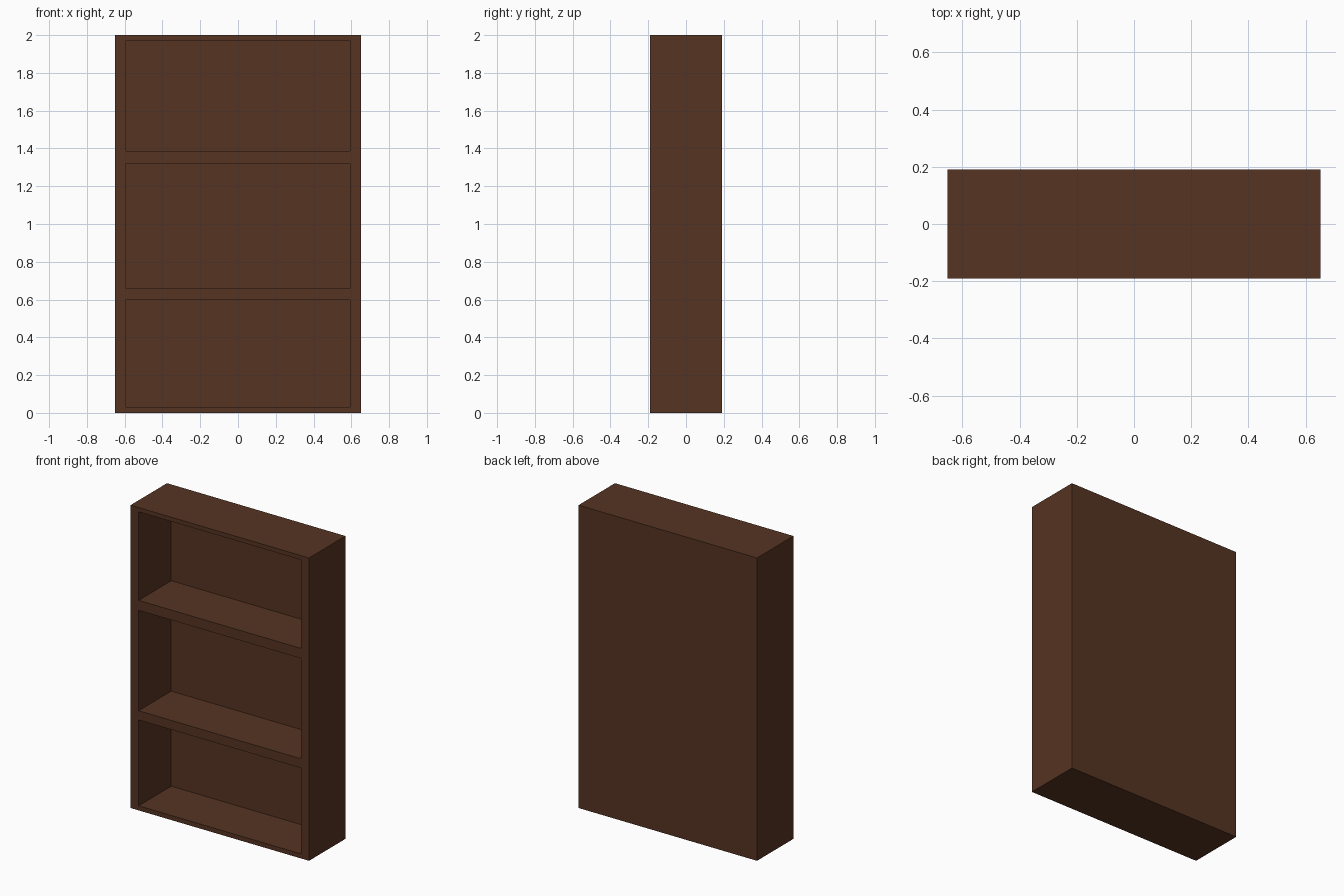
import bpy
import bmesh

if "Cube" in bpy.data.objects:
    bpy.data.objects.remove(bpy.data.objects["Cube"])

W, D = 0.652, 0.19          # half width, half depth
NICHE_DEPTH = 0.34
xs = [-W, -0.593, 0.593, W]
zs = [0.0, 0.03, 0.597, 0.658, 1.321, 1.387, 1.972, 2.0]

wood = bpy.data.materials.new("dark_brown_wood")
wood.diffuse_color = (0.093, 0.0343, 0.016, 1.0)
wood.use_nodes = True
wood.node_tree.nodes["Principled BSDF"].inputs["Base Color"].default_value = wood.diffuse_color

bm = bmesh.new()

# Front frame: a grid of stiles, rails and shelf openings
grid = [[bm.verts.new((x, -D, z)) for z in zs] for x in xs]
niches = []
for i in range(len(xs) - 1):
    for j in range(len(zs) - 1):
        f = bm.faces.new((grid[i][j], grid[i + 1][j],
                          grid[i + 1][j + 1], grid[i][j + 1]))
        if i == 1 and j % 2 == 1:
            niches.append(f)

# Outer sides, top and bottom, pulled back from the frame's border
border = [e for e in bm.edges if e.is_boundary]
ext = bmesh.ops.extrude_edge_only(bm, edges=border)["geom"]
for v in ext:
    if isinstance(v, bmesh.types.BMVert):
        v.co.y = D

# Back panel
back_edges = [e for e in bm.edges if all(v.co.y > 0 for v in e.verts)]
bmesh.ops.edgeloop_fill(bm, edges=back_edges)

# Three shelf niches pushed into the body
pushed = bmesh.ops.extrude_discrete_faces(bm, faces=niches)["faces"]
for f in pushed:
    for v in f.verts:
        v.co.y = -D + NICHE_DEPTH

bmesh.ops.recalc_face_normals(bm, faces=bm.faces[:])

mesh = bpy.data.meshes.new("bookcase")
bm.to_mesh(mesh)
bm.free()
mesh.materials.append(wood)
bookcase = bpy.data.objects.new("bookcase", mesh)
bpy.context.collection.objects.link(bookcase)
